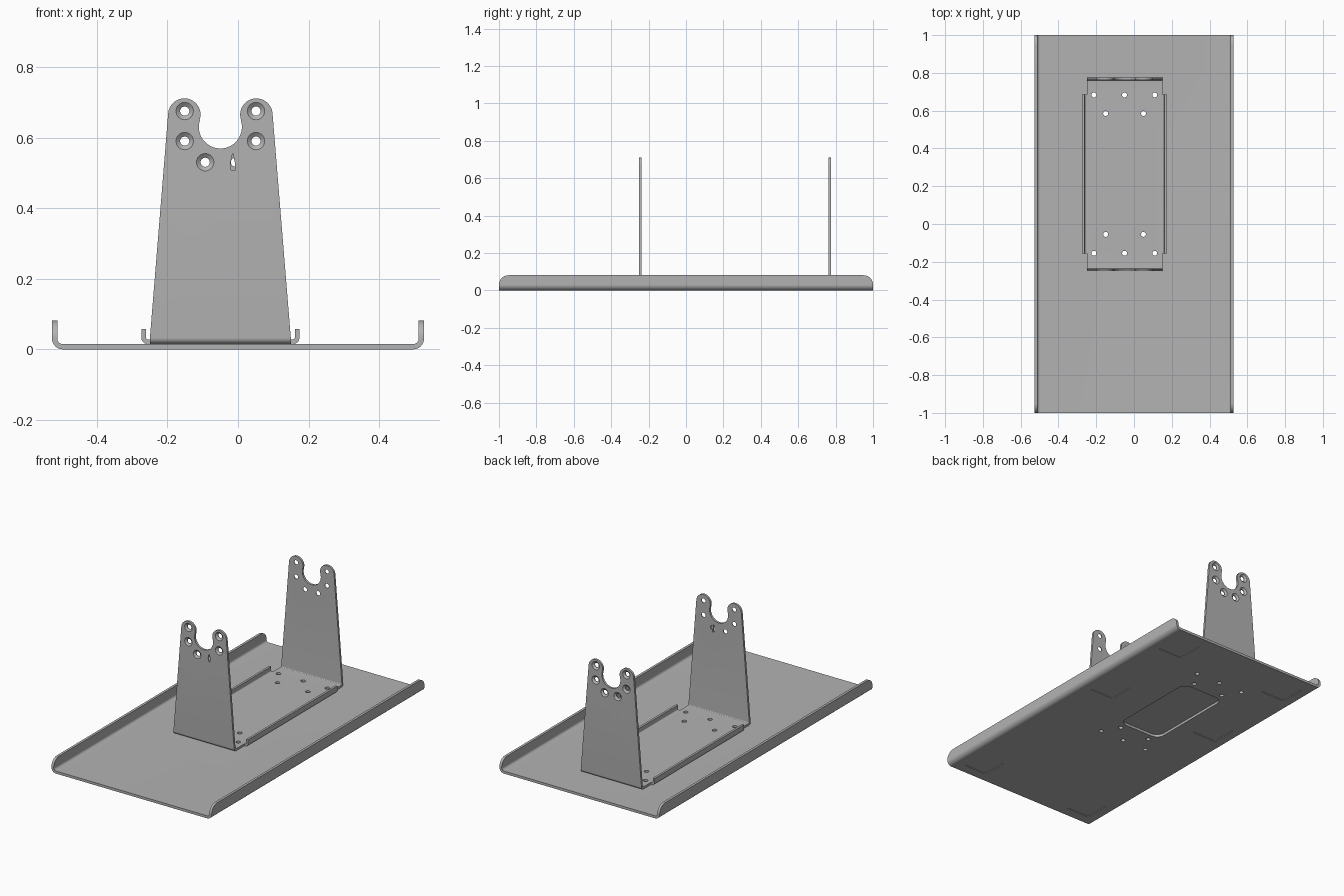
import bpy
import bmesh
from math import radians, cos, sin
from mathutils import Matrix, Vector

old = bpy.data.objects.get("Cube")
if old:
    bpy.data.objects.remove(old, do_unlink=True)

steel = bpy.data.materials.new("steel grey")
steel.use_nodes = True
grey = (0.45, 0.45, 0.45, 1)
steel.diffuse_color = grey
steel.node_tree.nodes["Principled BSDF"].inputs["Base Color"].default_value = grey

MID_X = -0.05                      # cradle centre line
FRONT, BACK = -0.25, 0.775         # outer faces of the uprights
TRAY_T, PLATE_T = 0.015, 0.013     # sheet thicknesses
HOLE_R = 0.013


def arc(cx, cz, r, start, end, n=10):
    angles = [radians(start + (end - start) * i / n) for i in range(n + 1)]
    return [(cx + r * cos(a), cz + r * sin(a)) for a in angles]


def channel(a0, a1, b0, b1, t, r):
    """Bent sheet section: flat floor with two upturned sides."""
    outer = [(a0, b1)] + arc(a0 + r, b0 + r, r, 180, 270)
    outer += arc(a1 - r, b0 + r, r, 270, 360) + [(a1, b1)]
    inner = [(a0 + t, b1)] + arc(a0 + r, b0 + r, r - t, 180, 270)
    inner += arc(a1 - r, b0 + r, r - t, 270, 360) + [(a1 - t, b1)]
    return outer + inner[::-1]


def rounded_rect(a0, a1, b0, b1, r):
    return (arc(a1 - r, b1 - r, r, 0, 90) + arc(a0 + r, b1 - r, r, 90, 180)
            + arc(a0 + r, b0 + r, r, 180, 270) + arc(a1 - r, b0 + r, r, 270, 360))


def add_prism(bm, pts, axis, lo, hi):
    place = {"x": lambda a, b, d: (d, a, b),
             "y": lambda a, b, d: (a, d, b),
             "z": lambda a, b, d: (a, b, d)}[axis]
    ends = [[bm.verts.new(place(a, b, d)) for a, b in pts] for d in (lo, hi)]
    bm.faces.new(ends[0])
    bm.faces.new(ends[1][::-1])
    for i in range(len(pts)):
        j = (i + 1) % len(pts)
        bm.faces.new((ends[0][i], ends[1][i], ends[1][j], ends[0][j]))


def add_cone(bm, start, end, r1, r2):
    start, end = Vector(start), Vector(end)
    turn = (end - start).to_track_quat("Z", "Y").to_matrix().to_4x4()
    bmesh.ops.create_cone(bm, cap_ends=True, segments=24, radius1=r1, radius2=r2,
                          depth=(end - start).length,
                          matrix=Matrix.Translation((start + end) / 2) @ turn)


def make_object(name, bm):
    bmesh.ops.recalc_face_normals(bm, faces=bm.faces)
    mesh = bpy.data.meshes.new(name)
    bm.to_mesh(mesh)
    bm.free()
    obj = bpy.data.objects.new(name, mesh)
    bpy.context.collection.objects.link(obj)
    return obj


def prism(name, *args):
    bm = bmesh.new()
    add_prism(bm, *args)
    return make_object(name, bm)


def combine(obj, bm, operation="DIFFERENCE"):
    cutter = make_object("cutter", bm)
    cutter.hide_render = True
    mod = obj.modifiers.new("cut", "BOOLEAN")
    mod.operation, mod.solver, mod.object = operation, "EXACT", cutter
    bpy.context.view_layer.update()
    done = obj.evaluated_get(bpy.context.evaluated_depsgraph_get())
    mesh = bpy.data.meshes.new_from_object(done)
    obj.modifiers.clear()
    obj.data = mesh
    bpy.data.objects.remove(cutter, do_unlink=True)


def combine_prism(obj, operation, *args):
    bm = bmesh.new()
    add_prism(bm, *args)
    combine(obj, bm, operation)


def finish(obj):
    obj.data.materials.clear()
    obj.data.materials.append(steel)
    bpy.ops.object.select_all(action="DESELECT")
    obj.select_set(True)
    bpy.context.view_layer.objects.active = obj
    bpy.ops.object.shade_smooth_by_angle(angle=radians(30))


def drill_floor(obj):
    """Fixing holes, the same pattern at both ends of the cradle."""
    bm = bmesh.new()
    for outer_y, inner_y in ((-0.155, -0.055), (0.683, 0.585)):
        spots = [(MID_X + d, outer_y) for d in (-0.162, 0, 0.16)]
        spots += [(MID_X + d, inner_y) for d in (-0.1, 0.1)]
        for x, y in spots:
            add_cone(bm, (x, y, -0.1), (x, y, 0.1), HOLE_R, HOLE_R)
    combine(obj, bm)


# Tray with upturned long edges and rounded edge ends
tray = prism("tray", channel(-0.527, 0.527, 0, 0.081, TRAY_T, 0.03), "y", -1, 1)
side = [(-1, -0.05), (1, -0.05)] + arc(0.95, 0.031, 0.05, 0, 90) + arc(-0.95, 0.031, 0.05, 90, 180)
combine_prism(tray, "INTERSECT", side, "x", -0.6, 0.6)
combine_prism(tray, "DIFFERENCE", rounded_rect(-0.19, 0.09, -0.015, 0.545, 0.05), "z", -0.1, 0.1)
drill_floor(tray)

# Shallow square foot recesses under the tray
feet = bmesh.new()
for x in (-0.375, 0.375):
    for y in (-0.86, 0.245, 0.84):
        add_prism(feet, rounded_rect(x - 0.08, x + 0.08, y - 0.08, y + 0.08, 0.01),
                  "z", -0.02, 0.004)
combine(tray, feet)
finish(tray)

# Cradle: bent strip trimmed to the tapered, two-eared outline
cradle = prism("cradle", channel(FRONT, BACK, TRAY_T, 0.75, PLATE_T, 0.018), "x", -0.3, 0.2)
left = [(-0.25, 0), (-0.25, 0.028)]
left += arc(MID_X - 0.102, 0.665, 0.046, 175, -19, 20)
left += arc(MID_X, 0.63, 0.061, 161, 270, 16)
right = [(2 * MID_X - x, z) for x, z in left[-2::-1]]
combine_prism(cradle, "INTERSECT", left + right, "y", -0.5, 1)
drill_floor(cradle)

# Countersunk holes through both uprights
spots = [(MID_X + s * 0.101, z) for s in (-1, 1) for z in (0.675, 0.59)]
spots.append((MID_X - 0.043, 0.53))
odd = (MID_X + 0.043, 0.53)
holes, sinks = bmesh.new(), bmesh.new()
for x, z in spots + [odd]:
    start = FRONT + 0.006 if (x, z) == odd else -0.4
    add_cone(holes, (x, start, z), (x, 0.9, z), HOLE_R, HOLE_R)
    add_cone(sinks, (x, BACK + 0.001, z), (x, BACK - 0.009, z), 0.026, HOLE_R)
    if (x, z) != odd:
        add_cone(sinks, (x, FRONT - 0.001, z), (x, FRONT + 0.009, z), 0.026, HOLE_R)
combine(cradle, holes)
combine(cradle, sinks)

# Narrow slit in place of the last front hole
slit = [(-0.015, 0.556), (-0.009, 0.53), (-0.008, 0.506), (-0.02, 0.508), (-0.021, 0.53)]
combine_prism(cradle, "DIFFERENCE", slit, "y", -0.4, FRONT + 0.05)
finish(cradle)

# Upturned lips along the cradle floor
for name, sign in (("left_lip", 1), ("right_lip", -1)):
    section = [(0.199, TRAY_T + PLATE_T)] + arc(0.206, 0.033, 0.005, 270, 360)
    section += [(0.211, 0.057), (0.224, 0.057)]
    section += arc(0.206, 0.033, 0.018, 360, 270) + [(0.199, TRAY_T)]
    finish(prism(name, [(MID_X + sign * d, z) for d, z in section], "y", -0.155, 0.685))
